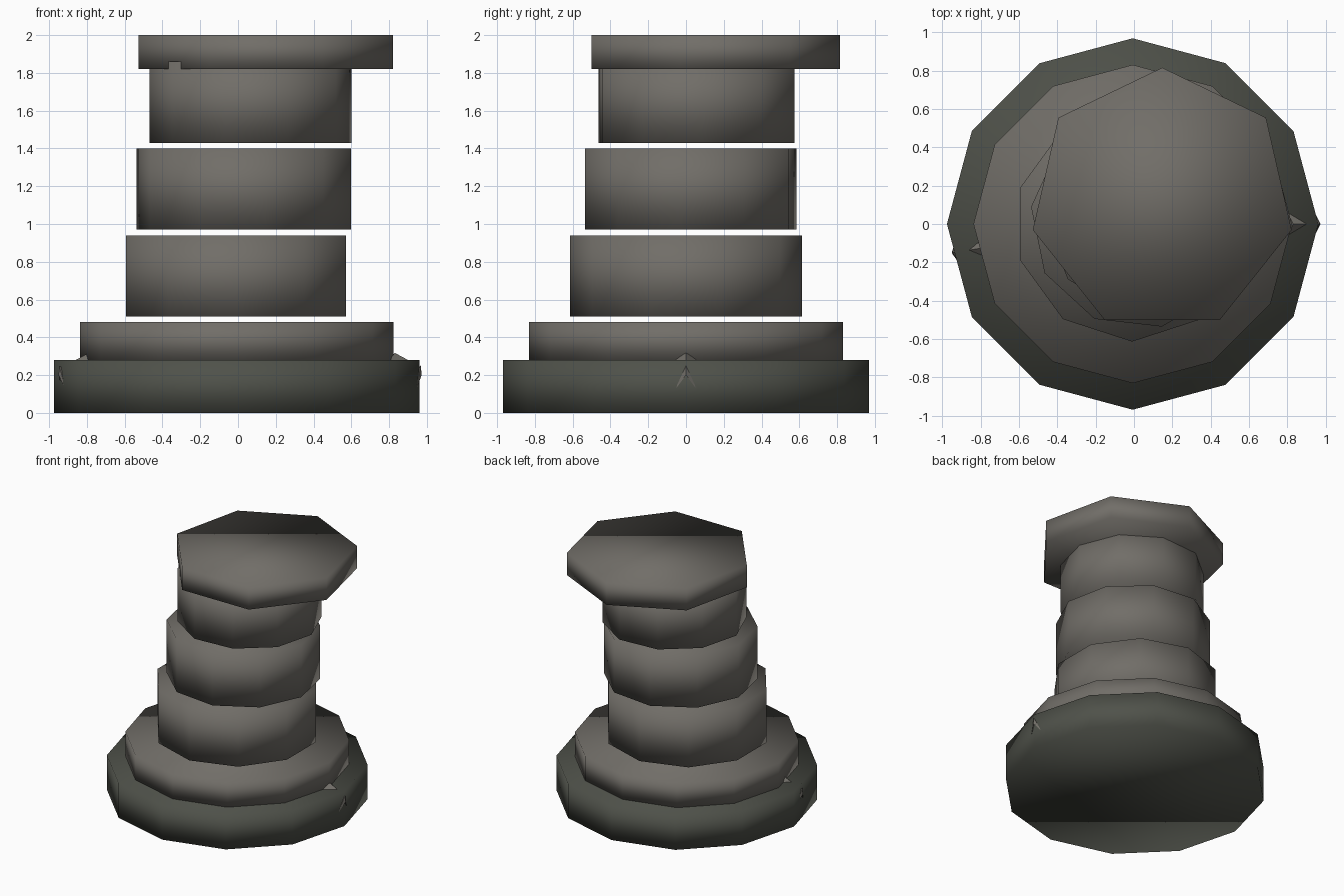
import bpy, bmesh, math
from mathutils import Matrix

if "Cube" in bpy.data.objects:
    bpy.data.objects.remove(bpy.data.objects["Cube"])


def material(name, rgb):
    m = bpy.data.materials.new(name)
    m.diffuse_color = (*rgb, 1)
    m.use_nodes = True
    m.node_tree.nodes["Principled BSDF"].inputs["Base Color"].default_value = m.diffuse_color
    return m


DARK = material("dark_mossy_stone", (0.078, 0.083, 0.068))
STONE = material("grey_stone", (0.165, 0.155, 0.138))


def finish(name, bm, mat, smooth):
    bmesh.ops.recalc_face_normals(bm, faces=bm.faces)
    for f in bm.faces:
        f.smooth = smooth
    me = bpy.data.meshes.new(name)
    bm.to_mesh(me)
    bm.free()
    me.materials.append(mat)
    ob = bpy.data.objects.new(name, me)
    bpy.context.collection.objects.link(ob)
    return ob


def drum(name, sides, radius, centre, z0, z1, phase, mat):
    """Upright prism whose first corner points at the angle phase."""
    bm = bmesh.new()
    rings = []
    for z in (z0, z1):
        rings.append([bm.verts.new((
            centre[0] + radius * math.cos(math.radians(phase + 360 * i / sides)),
            centre[1] + radius * math.sin(math.radians(phase + 360 * i / sides)),
            z)) for i in range(sides)])
    low, high = rings
    bm.faces.new(low[::-1])
    bm.faces.new(high)
    for i in range(sides):
        j = (i + 1) % sides
        bm.faces.new((low[i], low[j], high[j], high[i]))
    return finish(name, bm, mat, True)


def chip(name, points, faces, angle, shift):
    """Small stone splinter, pushed out along x and turned about the axis."""
    bm = bmesh.new()
    vs = [bm.verts.new(p) for p in points]
    for f in faces:
        bm.faces.new([vs[i] for i in f])
    bm.transform(Matrix.Rotation(math.radians(angle), 4, 'Z')
                 @ Matrix.Translation((shift, 0, 0)))
    return finish(name, bm, STONE, False)


# Stepped base
drum("base_step", 12, 0.968, (-0.007, 0), 0, 0.28, 0, DARK)
drum("upper_step", 12, 0.83, (-0.007, 0), 0.28, 0.48, 0, STONE)

# Loose, slightly shifted column drums
drum("lower_drum", 10, 0.613, (-0.01, 0), 0.51, 0.94, 18, STONE)
drum("middle_drum", 10, 0.571, (0.031, 0.025), 0.97, 1.40, 29.5, STONE)
drum("top_drum", 10, 0.535, (0.066, 0.055), 1.43, 1.86, 3.7, STONE)

# Seven-sided capital
drum("capital", 7, 0.692, (0.147, 0.123), 1.82, 2.0, 90, STONE)

# Splinters on both sides of the base
side_points = [(0.968, 0, 0.25), (0.972, 0, 0.20), (0.943, -0.06, 0.12),
               (0.943, 0.06, 0.12), (0.90, 0, 0.20)]
side_faces = [(0, 1, 2), (0, 3, 1), (0, 2, 4), (0, 4, 3), (1, 4, 2), (1, 3, 4)]
top_points = [(0.80, -0.06, 0.28), (0.90, 0, 0.28), (0.80, 0.06, 0.28),
              (0.83, 0, 0.318)]
top_faces = [(0, 1, 3), (1, 2, 3), (2, 0, 3), (0, 2, 1)]
for label, angle, shift in (("right", 0, 0), ("left", 189, -0.03)):
    chip(label + "_side_chip", side_points, side_faces, angle, shift / 3)
    chip(label + "_step_chip", top_points, top_faces, angle, shift)
